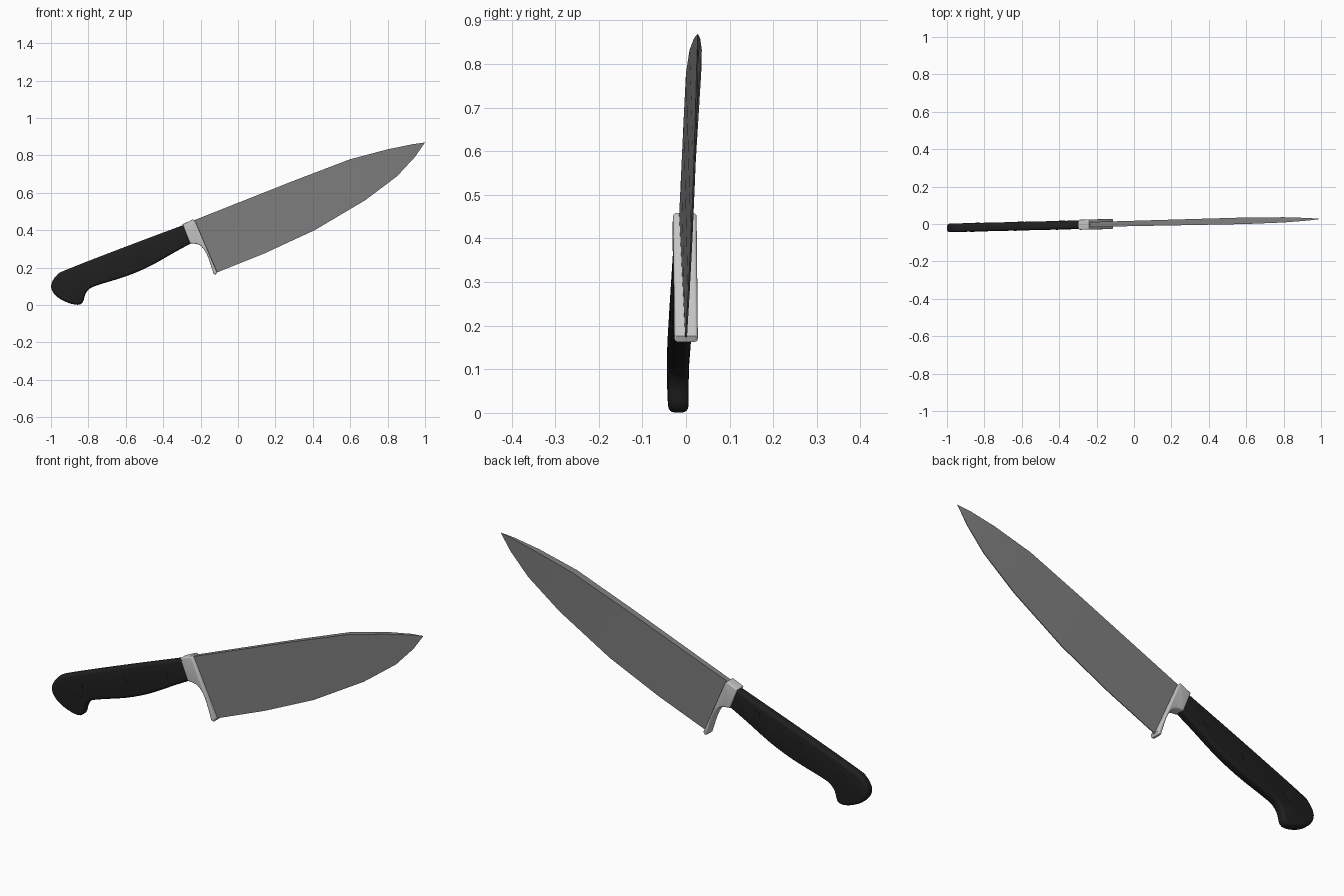
import bpy, bmesh, math
from mathutils import Matrix

if "Cube" in bpy.data.objects:
    bpy.data.objects.remove(bpy.data.objects["Cube"])


def material(name, rgb):
    m = bpy.data.materials.new(name)
    m.diffuse_color = (*rgb, 1)
    m.use_nodes = True
    m.node_tree.nodes["Principled BSDF"].inputs["Base Color"].default_value = m.diffuse_color
    return m


STEEL = material("blade steel", (0.22, 0.22, 0.22))
BRIGHT = material("polished bolster", (0.56, 0.56, 0.56))
BLACK = material("black handle", (0.014, 0.014, 0.014))


def finish(bm, name, mat, angle=35):
    """The whole knife is slightly skewed off the x axis."""
    for v in bm.verts:
        v.co.y += 0.003 + 0.024 * v.co.x
    bmesh.ops.recalc_face_normals(bm, faces=bm.faces)
    me = bpy.data.meshes.new(name)
    bm.to_mesh(me)
    bm.free()
    me.materials.append(mat)
    me.shade_smooth()
    me.set_sharp_from_angle(angle=math.radians(angle))
    ob = bpy.data.objects.new(name, me)
    bpy.context.collection.objects.link(ob)
    return ob


def slab(name, pts, half, round_off, mat):
    """Extruded side profile with rounded rims."""
    bm = bmesh.new()
    face = bm.faces.new([bm.verts.new((x, -half, z)) for x, z in pts])
    ext = bmesh.ops.extrude_face_region(bm, geom=[face], use_keep_orig=True)
    for g in ext["geom"]:
        if isinstance(g, bmesh.types.BMVert):
            g.co.y = half
    bmesh.ops.recalc_face_normals(bm, faces=bm.faces)
    rims = [e for e in bm.edges if abs(e.verts[0].co.y - e.verts[1].co.y) < 1e-6]
    bmesh.ops.bevel(bm, geom=rims, offset=round_off, segments=4, profile=0.5,
                    affect='EDGES', clamp_overlap=False)
    return finish(bm, name, mat)


def smooth_path(pts, n=3):
    """Catmull-Rom curve through an open list of points."""
    out = []
    for i in range(len(pts) - 1):
        p0, p1, p2 = pts[max(i - 1, 0)], pts[i], pts[i + 1]
        p3 = pts[min(i + 2, len(pts) - 1)]
        for k in range(n):
            t = k / n
            out.append(tuple(0.5 * (2 * b + (c - a) * t + (2 * a - 5 * b + 4 * c - d) * t * t
                                    + (3 * b - a - 3 * c + d) * t ** 3)
                             for a, b, c, d in zip(p0, p1, p2, p3)))
    return out + [pts[-1]]


# Blade: wedge sections (spine x, z, edge x, z, spine half thickness)
stations = [
    (-0.245, 0.449, -0.122, 0.170, 0.013),
    (0.030, 0.558, 0.144, 0.277, 0.0145),
    (0.300, 0.665, 0.410, 0.400, 0.016),
    (0.599, 0.779, 0.680, 0.560, 0.0175),
    (0.800, 0.832, 0.850, 0.688, 0.014),
    (0.930, 0.859, 0.945, 0.790, 0.007),
]
bm = bmesh.new()
rings = []
for sx, sz, ex, ez, h in stations:
    e = min(0.002, h * 0.2)
    rings.append([bm.verts.new(c) for c in
                  ((sx, -h, sz), (sx, h, sz), (ex, e, ez), (ex, -e, ez))])
for a, b in zip(rings, rings[1:]):
    for i in range(4):
        j = (i + 1) % 4
        bm.faces.new((a[i], a[j], b[j], b[i]))
tip = bm.verts.new((1.0, 0, 0.869))
for i in range(4):
    bm.faces.new((rings[-1][i], rings[-1][(i + 1) % 4], tip))
bm.faces.new(rings[0])
finish(bm, "blade", STEEL, 30)

# Bolster: collar with a finger guard running down to the heel
guard = smooth_path([(-0.257, 0.330), (-0.214, 0.324), (-0.187, 0.304),
                     (-0.160, 0.256), (-0.130, 0.165)])
slab("bolster", [(-0.297, 0.432), (-0.240, 0.458), (-0.229, 0.448),
                 (-0.112, 0.176), (-0.118, 0.163)] + guard[::-1],
     0.027, 0.007, BRIGHT)

# Handle: straight back, curved belly and hooked round butt
outline = [(-0.285, 0.430), (-0.60, 0.312), (-0.909, 0.192), (-0.968, 0.160), (-0.997, 0.115),
           (-0.994, 0.077), (-0.963, 0.040), (-0.909, 0.012), (-0.856, 0.001),
           (-0.829, 0.016), (-0.816, 0.058), (-0.790, 0.089), (-0.738, 0.110),
           (-0.594, 0.155), (-0.470, 0.208), (-0.337, 0.283), (-0.250, 0.330)]
slab("handle", smooth_path(outline), 0.023, 0.014, BLACK)

# Rivets: flush pins through the handle
for n, (x, z) in enumerate([(-0.85, 0.144), (-0.615, 0.238), (-0.392, 0.330)]):
    bm = bmesh.new()
    bmesh.ops.create_cone(bm, cap_ends=True, segments=20, radius1=0.026, radius2=0.026,
                          depth=0.048,
                          matrix=Matrix.Translation((x, 0, z)) @ Matrix.Rotation(math.pi / 2, 4, 'X'))
    finish(bm, f"rivet_{n + 1}", BLACK)
